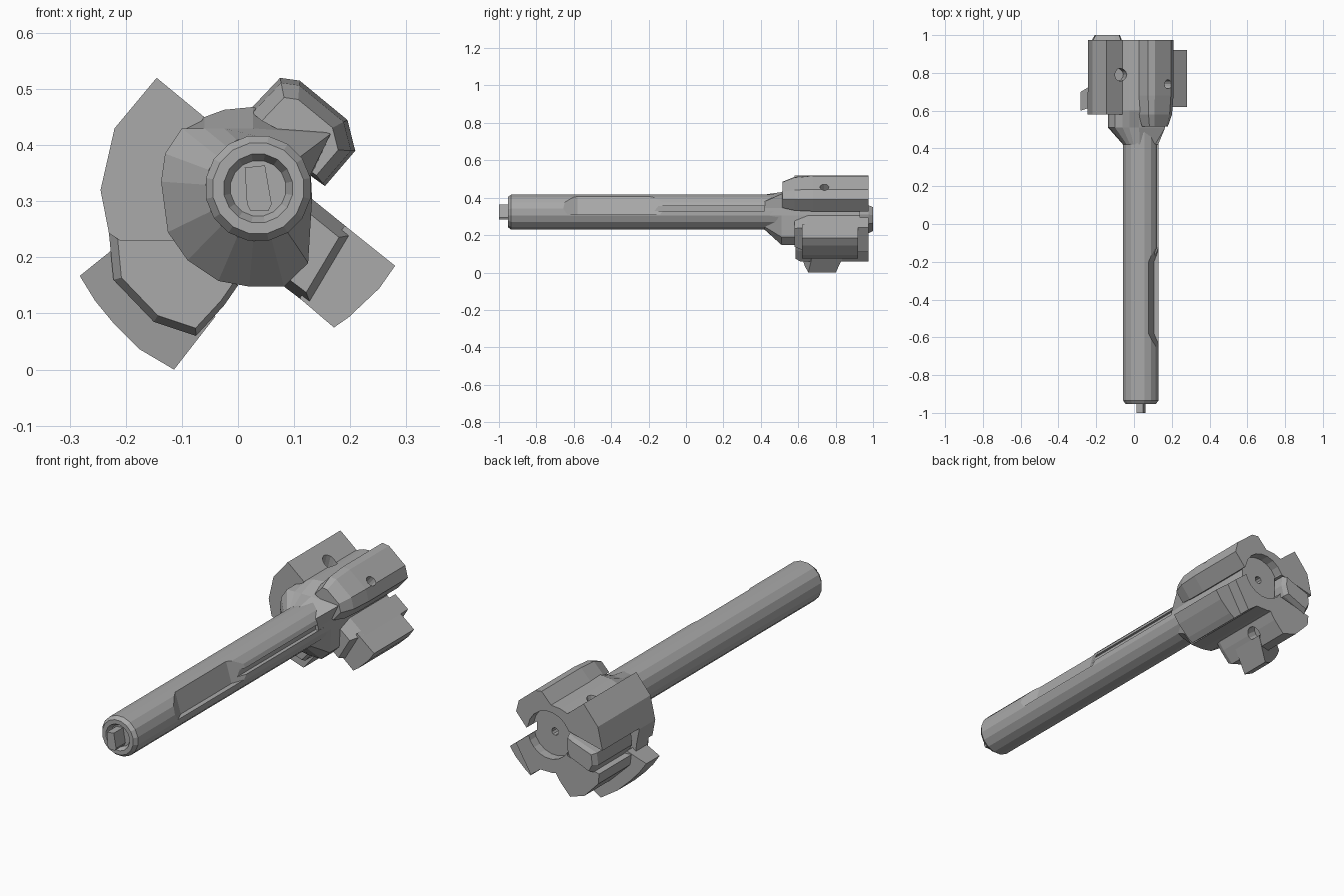
import bpy, bmesh, math
from mathutils import Vector, Matrix

if "Cube" in bpy.data.objects:
    bpy.data.objects.remove(bpy.data.objects["Cube"])

CX, CZ = 0.036, 0.323          # bore axis, parallel to y
BACK = 0.975                   # rear face of the head

steel = bpy.data.materials.new("steel_grey")
steel.use_nodes = True
steel.diffuse_color = (0.4, 0.4, 0.4, 1)
steel.node_tree.nodes["Principled BSDF"].inputs["Base Color"].default_value = (0.4, 0.4, 0.4, 1)


def loft(name, rings):
    """Skin a closed solid through rings with equal point counts."""
    bm = bmesh.new()
    rows = [[bm.verts.new(p) for p in ring] for ring in rings]
    n = len(rows[0])
    for a, b in zip(rows, rows[1:]):
        for i in range(n):
            j = (i + 1) % n
            bm.faces.new((a[i], a[j], b[j], b[i]))
    bm.faces.new(rows[0])
    bm.faces.new(rows[-1])
    bmesh.ops.recalc_face_normals(bm, faces=bm.faces)
    me = bpy.data.meshes.new(name)
    bm.to_mesh(me)
    bm.free()
    me.materials.append(steel)
    ob = bpy.data.objects.new(name, me)
    bpy.context.collection.objects.link(ob)
    return ob


def at(pts, y):
    return [(x, y, z) for x, z in pts]


def prism(name, pts, y0, y1):
    return loft(name, [at(pts, y0), at(pts, y1)])


def circle(r, n=16):
    steps = [math.tau * (i + 0.5) / n for i in range(n)]
    return [(CX + r * math.cos(t), CZ + r * math.sin(t)) for t in steps]


def turned(name, profile, n=16):
    return loft(name, [at(circle(r, n), y) for r, y in profile])


def shrink(pts, f, mid):
    return [(mid[0] + (x - mid[0]) * f, mid[1] + (z - mid[1]) * f) for x, z in pts]


def drill(name, pos, direction, r, depth):
    """Round cutter centred on pos, pointing along direction."""
    ob = turned(name, [(r, -depth / 2), (r, depth / 2)], 12)
    ob.data.transform(Matrix.Translation((-CX, 0, -CZ)))
    turn = Vector((0, 1, 0)).rotation_difference(Vector(direction)).to_matrix().to_4x4()
    ob.data.transform(Matrix.Translation(pos) @ turn)
    return ob


def cut(targets, cutter):
    for ob in targets:
        mod = ob.modifiers.new("cut", 'BOOLEAN')
        mod.operation, mod.solver, mod.object = 'DIFFERENCE', 'EXACT', cutter
        bpy.context.view_layer.update()
        deps = bpy.context.evaluated_depsgraph_get()
        me = bpy.data.meshes.new_from_object(ob.evaluated_get(deps))
        ob.modifiers.clear()
        ob.data = me
    bpy.data.objects.remove(cutter)


# Shaft with chamfered tip and dished end
shaft = turned("shaft", [(0.05, -0.93), (0.062, -0.953), (0.082, -0.953),
                         (0.095, -0.935), (0.095, 0.55)])

# Firing pin tip
pin = [(0.012, 0.36), (0.048, 0.364), (0.06, 0.295), (0.054, 0.283), (0.022, 0.283), (0.016, 0.295)]
prism("pin_tip", pin, -1.0, -0.9)

# Scooped flat with sloping ends, then the long groove behind it
def side_window(x0):
    return [(x0, 0.31), (0.2, 0.31), (0.2, 0.45), (x0 - 0.03, 0.41)]

cut([shaft], loft("flat_cutter", [at(side_window(x), y) for x, y in
                                  ((0.14, -0.66), (0.106, -0.58), (0.106, -0.2), (0.14, -0.11))]))
groove = [(0.112, 0.33), (0.2, 0.33), (0.2, 0.357), (0.112, 0.357)]
cut([shaft], prism("groove_cutter", groove, -0.17, 0.6))

# Head core: flared collar with a sloping upper flat
core_pts = [(-0.137, 0.335), (-0.125, 0.245), (-0.09, 0.195), (-0.035, 0.158), (0.02, 0.148),
            (0.082, 0.148), (0.125, 0.19), (0.132, 0.304), (0.13, 0.345), (0.165, 0.42),
            (0.027, 0.468), (-0.025, 0.463), (-0.06, 0.45), (-0.1, 0.43), (-0.13, 0.385)]
neck = []
for x, z in core_pts:
    d = Vector((x - CX, z - CZ)).normalized() * 0.094
    neck.append((CX + d.x, CZ + d.y))
collar = [(x, min(z, 0.43)) for x, z in core_pts]
core = loft("head_core", [at(neck, 0.42), at(collar, 0.51), at(core_pts, 0.6), at(core_pts, BACK)])

# Left upper lug block, opposite the bore on the -x side
a_pts = [(-0.145, 0.52), (-0.22, 0.43), (-0.245, 0.32), (-0.23, 0.243), (-0.21, 0.23),
         (-0.09, 0.23), (-0.08, 0.42), (-0.06, 0.45)]
lug_a = prism("upper_right_lug", a_pts, 0.58, BACK)

# Lower block carrying the cam nub
b_pts = [(-0.23, 0.243), (-0.222, 0.16), (-0.15, 0.085), (-0.075, 0.06),
         (-0.025, 0.114), (0.0, 0.15), (-0.06, 0.24)]
lug_b = loft("lower_right_lug", [at(shrink(b_pts, 0.9, (-0.08, 0.2)), 0.585),
                                 at(b_pts, 0.61), at(b_pts, BACK)])

# Slanted cam nub
nub_pts = [(-0.282, 0.167), (-0.255, 0.123), (-0.223, 0.084), (-0.175, 0.036),
           (-0.114, 0.0), (-0.04, 0.095), (-0.21, 0.225)]
def nub_ring(base, slope):
    return [(x, base + slope * (x + 0.282), z) for x, z in nub_pts]

loft("cam_nub", [nub_ring(0.6, 0.32), nub_ring(0.7, 0.6)])

# Lower left lug: full length root and a shorter outer tooth
root = [(0.12, 0.31), (0.132, 0.304), (0.21, 0.241), (0.132, 0.11), (0.082, 0.148), (0.07, 0.2)]
lug_c = loft("lower_left_lug", [at(shrink(root, 0.75, (0.09, 0.22)), 0.58),
                                at(root, 0.65), at(root, BACK)])
tooth = [(0.19, 0.257), (0.28, 0.185), (0.252, 0.145), (0.197, 0.093), (0.171, 0.075), (0.11, 0.127)]
prism("lower_left_tooth", tooth, 0.62, 0.92)

# Upper left lug with a ramp on its front
d_pts = [(0.02, 0.462), (0.075, 0.52), (0.11, 0.515), (0.195, 0.445), (0.209, 0.39),
         (0.155, 0.327), (0.13, 0.345), (0.12, 0.41)]
ramp = shrink(d_pts, 0.72, (0.1, 0.395))
lug_d = loft("upper_left_lug", [at(ramp, 0.515), at(shrink(d_pts, 0.93, (0.1, 0.395)), 0.58),
                                at(d_pts, 0.68), at(d_pts, BACK)])

# Round recess in the rear face, with the pin hole at its centre
head = [core, lug_a, lug_b, lug_c, lug_d]
cut(head, turned("recess_cutter", [(0.112, 0.93), (0.112, 1.1)], 20))
cut([core], turned("pin_hole_cutter", [(0.018, 0.8), (0.018, 1.1)], 10))

# Extractor slot and the curved extractor standing proud of the rear face
slot = [(-0.3, 0.19), (-0.06, 0.25), (-0.06, 0.37), (-0.3, 0.31)]
cut([core, lug_a, lug_b], prism("slot_cutter", slot, 0.7, 1.1))
claw = [(-0.2, 0.21), (-0.08, 0.26), (-0.065, 0.31), (-0.07, 0.36), (-0.1, 0.345), (-0.215, 0.305), (-0.222, 0.25)]
loft("extractor", [at(claw, 0.72), at(claw, 0.975), at(shrink(claw, 0.85, (-0.13, 0.29)), 1.0)])

# Cross pin holes
cut([core, lug_a], drill("top_hole_cutter", (-0.075, 0.79, 0.45), (0.25, 0, 1), 0.034, 0.12))
cut([core, lug_d], drill("side_hole_cutter", (0.175, 0.74, 0.45), (0.64, 0, 0.77), 0.024, 0.1))
cut([lug_b], drill("nub_hole_cutter", (-0.03, 0.82, 0.11), (0.8, 0, -0.6), 0.035, 0.1))
